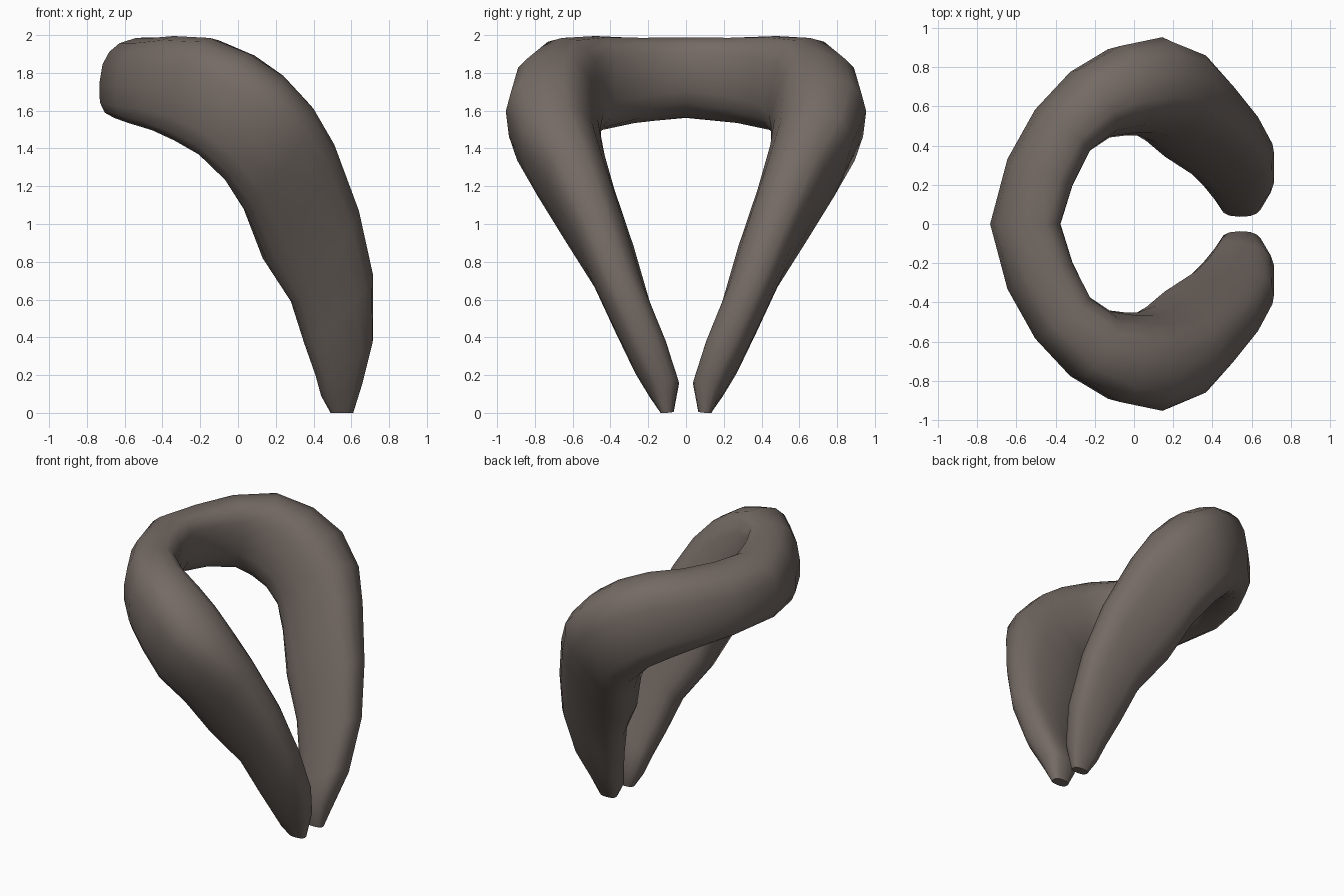
import bpy, bmesh, math
from mathutils import Vector

if "Cube" in bpy.data.objects:
    bpy.data.objects.remove(bpy.data.objects["Cube"])

# Half of the curved band: upper edge, lower edge, half thickness,
# and how far the outer side drops, per section
SECTIONS = [
    ((-.54, 0, 1.985), (-.57, 0, 1.565), .18, .045),
    ((-.46, .26, 1.985), (-.50, .27, 1.535), .18, .045),
    ((-.34, .48, 1.995), (-.39, .48, 1.49), .175, .03),
    ((-.15, .655, 1.985), (-.29, .57, 1.43), .195, .01),
    ((.06, .74, 1.90), (-.18, .62, 1.36), .225, 0),
    ((.24, .765, 1.78), (-.07, .64, 1.24), .24, 0),
    ((.40, .73, 1.61), (.03, .555, 1.08), .21, 0),
    ((.51, .63, 1.42), (.13, .445, .82), .172, 0),
    ((.64, .49, 1.07), (.28, .32, .59), .138, 0),
    ((.715, .36, .73), (.35, .24, .37), .115, 0),
    ((.715, .21, .40), (.41, .17, .20), .105, 0),
    ((.66, .115, .17), (.44, .12, .09), .085, 0),
    ((.61, .10, 0), (.49, .10, 0), .035, 0),
]
SIDES = 16
POWER = 0.76   # below 1 makes the oval slightly boxy


def flip(p):
    return (p[0], -p[1], p[2])


def soft(v):
    return math.copysign(abs(v) ** POWER, v)


# Mirror the half list into one continuous sweep
full = [(flip(u), flip(l), t, d) for u, l, t, d in reversed(SECTIONS[1:])] + SECTIONS
mids = [(Vector(u) + Vector(l)) / 2 for u, l, t, d in full]

bm = bmesh.new()
rings = []
for i, (u, l, t, drop) in enumerate(full):
    tangent = mids[min(i + 1, len(full) - 1)] - mids[max(i - 1, 0)]
    tall = (Vector(u) - Vector(l)) / 2
    wide = tangent.cross(tall).normalized() * t
    wide.z += drop      # inner side up, outer side down
    ring = []
    for k in range(SIDES):
        a = 2 * math.pi * k / SIDES
        p = mids[i] + wide * soft(math.cos(a)) + tall * soft(math.sin(a))
        p.z = min(max(p.z, 0), 2)
        ring.append(bm.verts.new(p))
    rings.append(ring)

for a, b in zip(rings, rings[1:]):
    for k in range(SIDES):
        n = (k + 1) % SIDES
        bm.faces.new((a[k], a[n], b[n], b[k]))
# Blunt tips
bm.faces.new(rings[0])
bm.faces.new(rings[-1])
bmesh.ops.recalc_face_normals(bm, faces=bm.faces[:])

mesh = bpy.data.meshes.new("curved_band")
bm.to_mesh(mesh)
bm.free()
band = bpy.data.objects.new("curved_band", mesh)
bpy.context.collection.objects.link(band)

mat = bpy.data.materials.new("warm grey brown")
mat.diffuse_color = (.175, .145, .128, 1)
mat.use_nodes = True
mat.node_tree.nodes["Principled BSDF"].inputs["Base Color"].default_value = mat.diffuse_color
mesh.materials.append(mat)

bpy.context.view_layer.objects.active = band
band.select_set(True)
bpy.ops.object.shade_smooth_by_angle(angle=math.radians(50))
